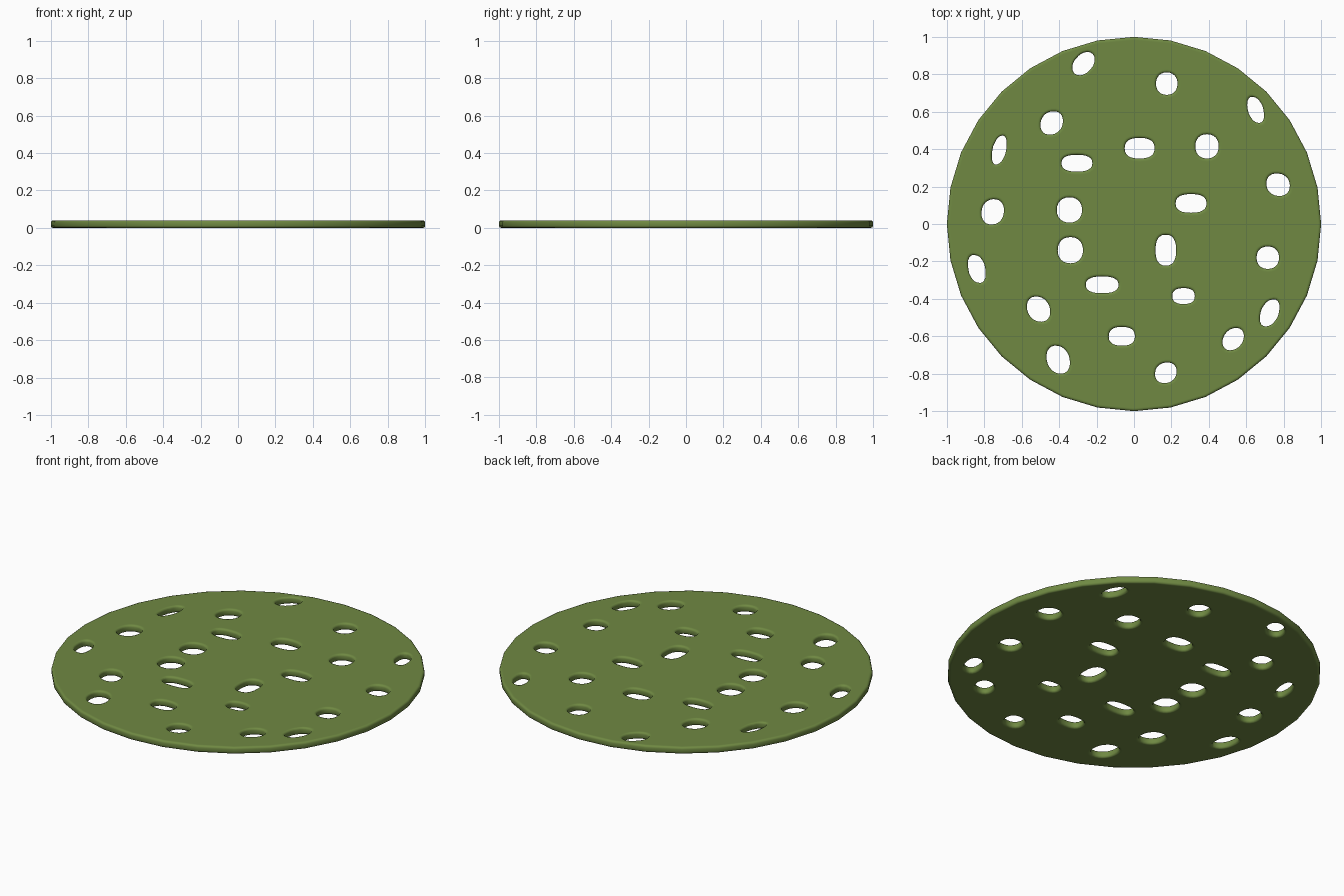
import bpy, bmesh, math
from mathutils.geometry import delaunay_2d_cdt

if "Cube" in bpy.data.objects:
    bpy.data.objects.remove(bpy.data.objects["Cube"])

THICK = 0.04
# (z, distance the material is pulled back from the edge)
PROFILE = [(0, .017), (0, .011), (.003, .003), (.011, 0),
           (THICK - .011, 0), (THICK - .003, .003), (THICK, .011), (THICK, .017)]

# Holes: centre x, centre y, width, height, diagonal lean
HOLES = [
    (-.27, .857, .12, .125, .2), (.175, .75, .115, .12, 0), (.65, .61, .09, .14, -.2),
    (-.44, .54, .12, .125, .08), (-.72, .395, .08, .155, .22), (-.305, .325, .165, .09, 0),
    (.03, .405, .16, .11, 0), (.39, .415, .125, .13, 0), (.77, .21, .125, .12, -.05),
    (-.755, .065, .12, .135, .05), (-.345, .075, .135, .135, 0), (.305, .11, .165, .10, 0),
    (-.34, -.14, .135, .14, 0), (.17, -.14, .11, .165, 0), (-.84, -.24, .095, .15, -.15),
    (.715, -.18, .12, .12, 0), (-.17, -.325, .175, .09, 0), (.265, -.385, .12, .085, 0),
    (-.51, -.455, .125, .135, -.1), (.725, -.475, .105, .145, .2), (-.065, -.6, .14, .10, 0),
    (.53, -.615, .115, .12, .14), (-.405, -.725, .125, .15, -.1), (.17, -.795, .115, .11, .06),
]


def rounded(t, power):
    c, s = math.cos(t), math.sin(t)
    return (math.copysign(abs(c) ** power, c), math.copysign(abs(s) ** power, s))


def hole_outline(cx, cy, w, h, lean, grow, n=24):
    power = .8 if max(w, h) / min(w, h) > 1.3 else .9
    pts = []
    for i in range(n):
        t = math.tau * i / n
        x, y = rounded(t, power)
        k = 1 + lean * math.sin(2 * t)
        pts.append((x * k, y * k))
    mx = max(p[0] for p in pts)
    my = max(p[1] for p in pts)
    return [(cx + x / mx * (w / 2 + grow), cy + y / my * (h / 2 + grow)) for x, y in pts]


def rim_outline(grow, n=32):
    return [((1 - grow) * math.cos(math.tau * i / n),
             (1 - grow) * math.sin(math.tau * i / n)) for i in range(n)]


bm = bmesh.new()
bottom_loops, top_loops = [], []


def add_wall(outline):
    """Rounded wall following an outline; keeps its end loops for the caps."""
    rings = [[bm.verts.new((x, y, z)) for x, y in outline(g)] for z, g in PROFILE]
    n = len(rings[0])
    for a, b in zip(rings, rings[1:]):
        for i in range(n):
            j = (i + 1) % n
            bm.faces.new((a[i], a[j], b[j], b[i]))
    bottom_loops.append(rings[0])
    top_loops.append(rings[-1])


def add_cap(loops):
    """Triangulate between the rim loop (first) and the hole loops."""
    verts, edges, owner = [], [], []
    for k, loop in enumerate(loops):
        s, n = len(verts), len(loop)
        verts += loop
        owner += [k] * n
        edges += [(s + i, s + (i + 1) % n) for i in range(n)]
    _, _, tris, orig, _, _ = delaunay_2d_cdt([v.co.xy for v in verts], edges, [], 0, 1e-6)
    for tri in tris:
        if not all(orig[i] for i in tri):
            continue
        ids = [orig[i][0] for i in tri]
        owners = {owner[i] for i in ids}
        if len(owners) == 1 and 0 not in owners:
            continue  # lies inside a hole
        bm.faces.new([verts[i] for i in ids])


# Outer rim and hole walls
add_wall(rim_outline)
for hole in HOLES:
    add_wall(lambda g, hole=hole: hole_outline(*hole, g))

# Flat top and bottom
add_cap(bottom_loops)
add_cap(top_loops)
bmesh.ops.recalc_face_normals(bm, faces=bm.faces[:])
for f in bm.faces:
    f.smooth = True

mesh = bpy.data.meshes.new("perforated_disc")
bm.to_mesh(mesh)
bm.free()
disc = bpy.data.objects.new("perforated_disc", mesh)
bpy.context.collection.objects.link(disc)

mat = bpy.data.materials.new("olive_green")
mat.diffuse_color = (.16, .25, .055, 1)
mat.use_nodes = True
mat.node_tree.nodes["Principled BSDF"].inputs["Base Color"].default_value = mat.diffuse_color
mesh.materials.append(mat)
